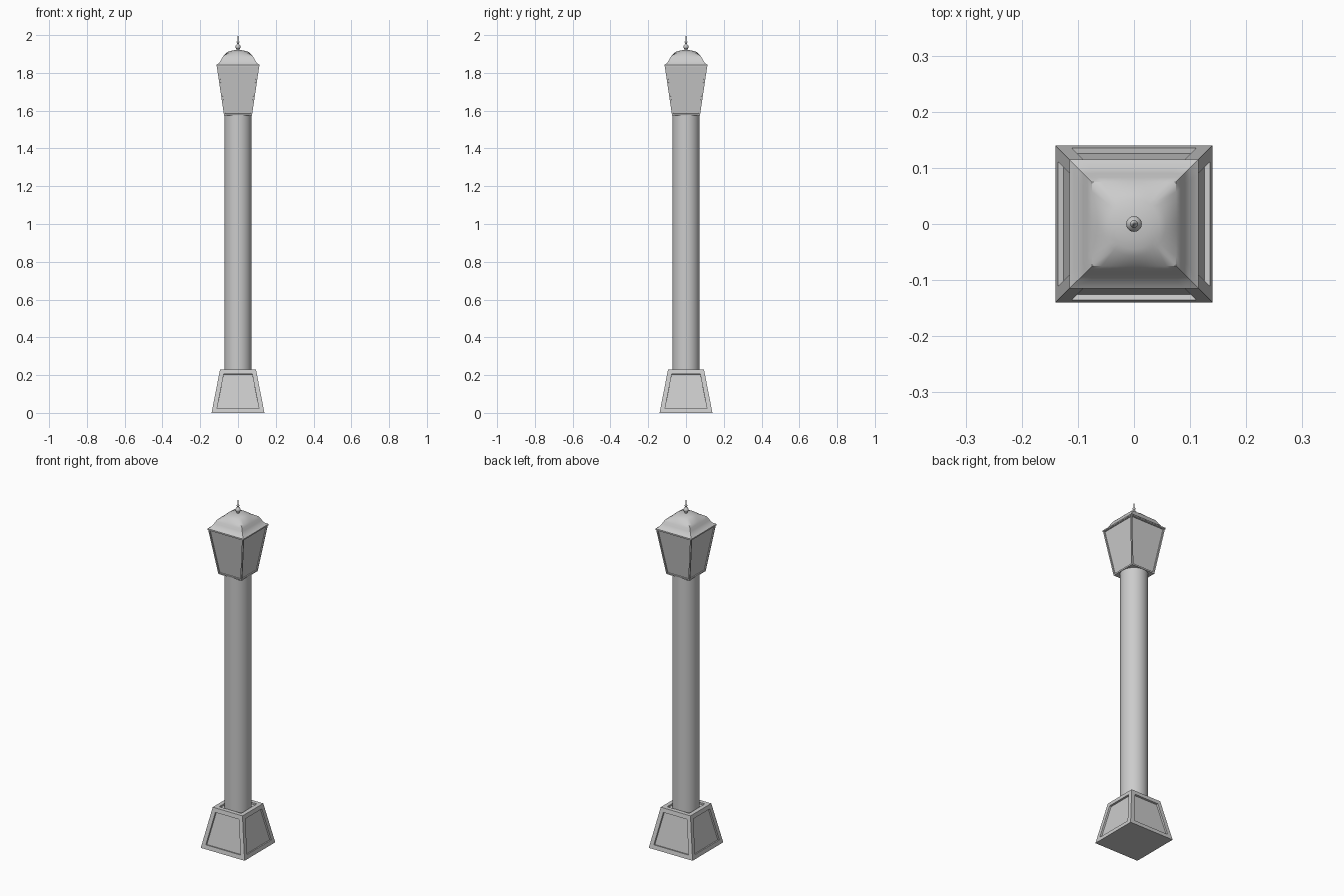
import bpy, bmesh
from math import cos, sin, pi, radians

cube = bpy.data.objects.get("Cube")
if cube:
    bpy.data.objects.remove(cube)

stone = bpy.data.materials.new("light_grey")
stone.use_nodes = True
GREY = (0.6, 0.6, 0.6, 1)
stone.diffuse_color = GREY
stone.node_tree.nodes["Principled BSDF"].inputs["Base Color"].default_value = GREY


def finish(bm, name, angle=None):
    """Turn a bmesh into a named object, optionally smooth shaded."""
    bmesh.ops.recalc_face_normals(bm, faces=bm.faces)
    mesh = bpy.data.meshes.new(name)
    bm.to_mesh(mesh)
    bm.free()
    obj = bpy.data.objects.new(name, mesh)
    obj.data.materials.append(stone)
    bpy.context.collection.objects.link(obj)
    if angle:
        bpy.ops.object.select_all(action='DESELECT')
        bpy.context.view_layer.objects.active = obj
        obj.select_set(True)
        bpy.ops.object.shade_smooth_by_angle(angle=radians(angle))
    return obj


def loft(bm, rings):
    """Skin a stack of point rings and cap both ends."""
    loops = [[bm.verts.new(p) for p in ring] for ring in rings]
    for a, b in zip(loops, loops[1:]):
        for i in range(len(a)):
            j = (i + 1) % len(a)
            bm.faces.new((a[i], a[j], b[j], b[i]))
    bm.faces.new(loops[0][::-1])
    bm.faces.new(loops[-1])


def square(half, z):
    return [(sx * half, sy * half, z) for sx, sy in ((-1, -1), (1, -1), (1, 1), (-1, 1))]


def circle(r, z, n=48):
    return [(r * cos(2 * pi * i / n), r * sin(2 * pi * i / n), z) for i in range(n)]


def dense_square(half, z, n=48):
    """Square ring whose points line up with those of a circle."""
    ring = []
    for x, y, _ in circle(1, z, n):
        k = half / max(abs(x), abs(y))
        ring.append((x * k, y * k, z))
    return ring


def panelled_box(name, low, high, border, depth, recess_top=False):
    """Tapered square box with a sunken panel on each side."""
    bm = bmesh.new()
    loft(bm, [square(*low), square(*high)])
    bmesh.ops.recalc_face_normals(bm, faces=bm.faces)
    sides = [f for f in bm.faces if abs(f.normal.z) < 0.9]
    top = [f for f in bm.faces if f.normal.z > 0.9]

    def sink(faces):
        bmesh.ops.inset_individual(bm, faces=faces, thickness=border, use_even_offset=True)
        for f in faces:
            shift = f.normal * -depth
            ret = bmesh.ops.extrude_discrete_faces(bm, faces=[f])["faces"][0]
            bmesh.ops.translate(bm, verts=ret.verts, vec=shift)

    sink(sides)
    if recess_top:
        sink(top)
    return finish(bm, name)


# Pedestal with sunken panels
panelled_box("pedestal", (0.14, 0), (0.095, 0.23), 0.024, 0.01, True)

# Round column
bm = bmesh.new()
loft(bm, [circle(0.072, 0.2), circle(0.072, 1.58)])
finish(bm, "column", 30)

# Lantern housing, wider at the top
panelled_box("lantern", (0.074, 1.575), (0.113, 1.84), 0.008, 0.006)

# Flared square roof that turns into a round cap
bm = bmesh.new()
flare = [(0.115, 1.835), (0.115, 1.842), (0.1, 1.852), (0.09, 1.868),
         (0.083, 1.882), (0.075, 1.893)]
cap = [(0.057, 1.910), (0.045, 1.915), (0.028, 1.919), (0.008, 1.921)]
loft(bm, [dense_square(*p) for p in flare] + [circle(*p) for p in cap])
finish(bm, "roof", 30)

# Turned finial
bm = bmesh.new()
ball = [(0.014 * sin(pi * i / 10), 1.938 - 0.014 * cos(pi * i / 10)) for i in range(2, 9)]
spike = [(0.004, 1.955), (0.007, 1.961), (0.007, 1.965), (0.003, 1.97), (0.001, 2.0)]
profile = [(0.012, 1.915), (0.008, 1.923)] + ball + spike
loft(bm, [circle(r, z, 20) for r, z in profile])
finish(bm, "finial", 40)
